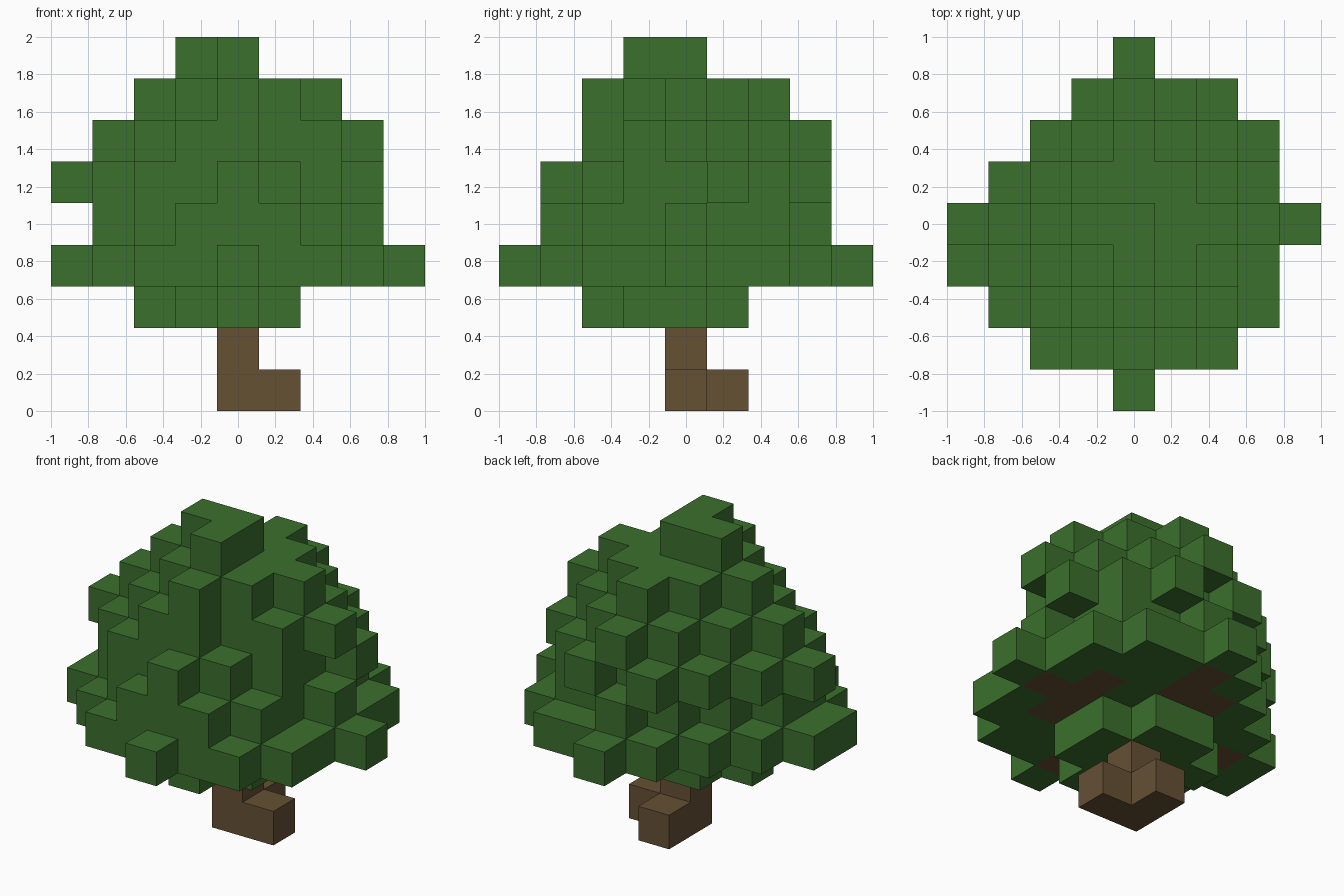
import bpy
import bmesh
from mathutils import Vector

CELL = 2 / 9

# Floor plans from the ground up, back row first: t trunk, b branch, # leaves
PLANS = [
    ["....t....", "....tt..."],
    ["....t...."],
    ["...##....", "..####...", "...###...", "....#...."],
    ["....#....", "...#b##..", "..#bb###.", ".#####b#.", "#b####bb#",
     "######b#.", ".#######.", "..##b##..", "....#...."],
    ["....#....", "...####..", "..#####..", ".#######.", ".######..",
     "..#####..", "...###..."],
    ["...#.#...", "..#####..", ".#######.", "#######..", ".######..",
     "..####...", "....#...."],
    ["....#....", "...###...", "..#####..", ".#######.", "..#####..",
     "...##...."],
    ["....#....", "...###...", "..#####..", "...###...", "....#...."],
    ["...##....", "....#...."],
]
BACK_ROW = [1, 0, 1, 4, 3, 3, 3, 2, 0]   # y cell of the first row of each plan

cells = {}
for z, (plan, back) in enumerate(zip(PLANS, BACK_ROW)):
    for row, line in enumerate(plan):
        for col, mark in enumerate(line):
            if mark != ".":
                cells[col - 4, back - row, z] = mark


def material(name, color):
    mat = bpy.data.materials.new(name)
    mat.use_nodes = True
    mat.diffuse_color = color
    mat.node_tree.nodes["Principled BSDF"].inputs["Base Color"].default_value = color
    return mat


def build(name, mark, mat):
    """Make the outer skin of all cells with this mark."""
    bm = bmesh.new()
    for cell, found in cells.items():
        if found != mark:
            continue
        centre = Vector(cell) + Vector((0, 0, 0.5))
        for axis in range(3):
            for sign in (-1, 1):
                normal = Vector((0, 0, 0))
                normal[axis] = sign
                beside = tuple(int(c + n) for c, n in zip(cell, normal))
                if beside in cells:
                    continue
                u = Vector((0, 0, 0))
                u[(axis + 1) % 3] = 0.5
                v = normal.cross(u)
                middle = centre + normal / 2
                corners = (middle - u - v, middle + u - v,
                           middle + u + v, middle - u + v)
                bm.faces.new([bm.verts.new(p * CELL) for p in corners])
    bmesh.ops.remove_doubles(bm, verts=bm.verts, dist=0.001)
    # Join flat neighbouring squares into larger faces
    bmesh.ops.dissolve_limit(bm, angle_limit=0.01, verts=bm.verts, edges=bm.edges)
    mesh = bpy.data.meshes.new(name)
    bm.to_mesh(mesh)
    bm.free()
    mesh.materials.append(mat)
    bpy.context.collection.objects.link(bpy.data.objects.new(name, mesh))


cube = bpy.data.objects.get("Cube")
if cube:
    bpy.data.objects.remove(cube, do_unlink=True)

bark = material("bark brown", (0.133, 0.082, 0.034, 1))
leaf = material("leaf green", (0.044, 0.160, 0.026, 1))

build("trunk", "t", bark)
build("branches", "b", bark)
build("leaf_canopy", "#", leaf)
